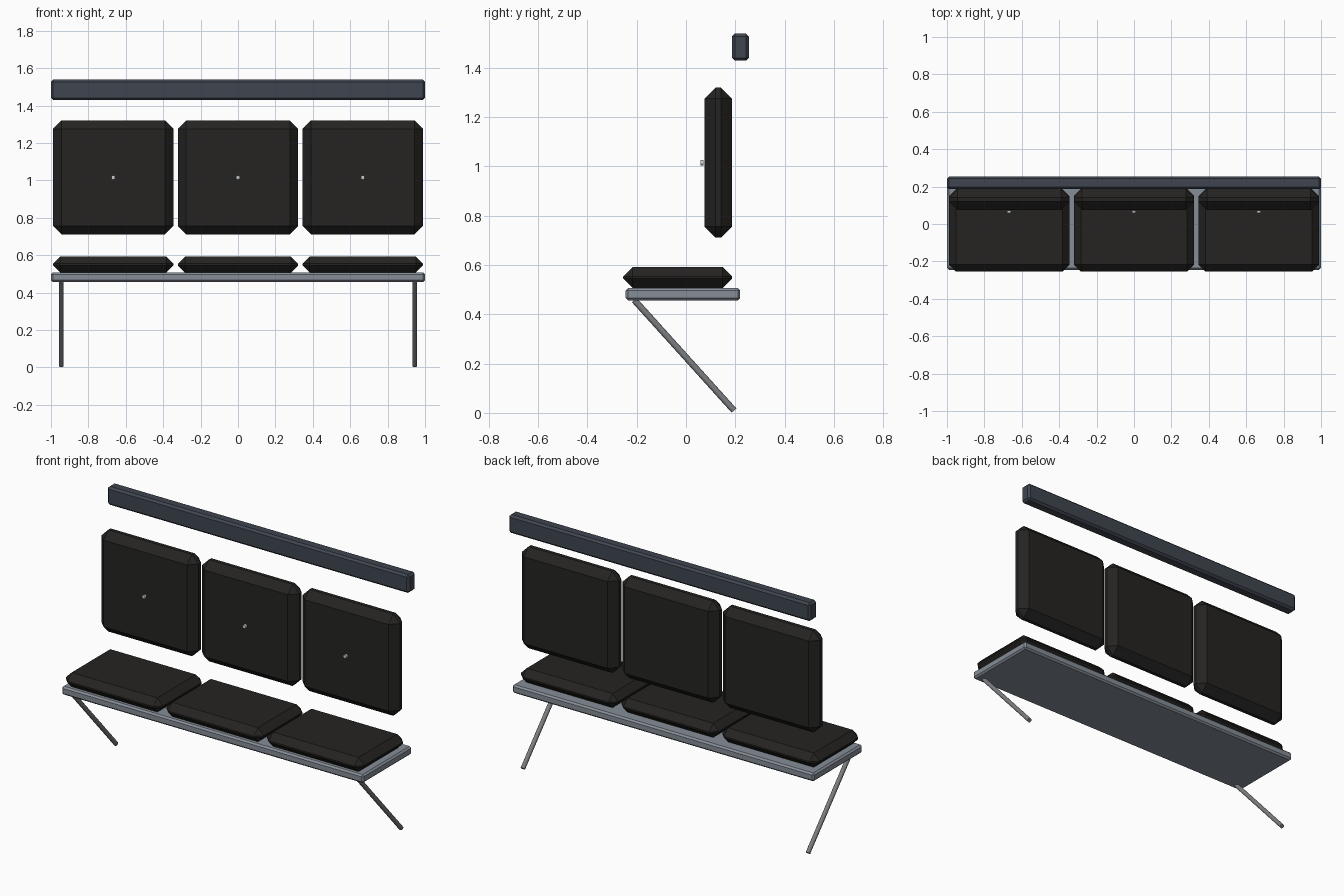
import bpy, bmesh, math
from mathutils import Vector, Matrix

if "Cube" in bpy.data.objects:
    bpy.data.objects.remove(bpy.data.objects["Cube"])


def material(name, rgb):
    m = bpy.data.materials.new(name)
    m.diffuse_color = (*rgb, 1)
    m.use_nodes = True
    m.node_tree.nodes["Principled BSDF"].inputs["Base Color"].default_value = m.diffuse_color
    return m


LEATHER = material("black_leather", (0.018, 0.017, 0.016))
DECK = material("light_steel", (0.24, 0.27, 0.31))
RAIL = material("dark_steel", (0.05, 0.06, 0.08))
LEG = material("leg_steel", (0.20, 0.21, 0.22))
STUD = material("stud_metal", (0.6, 0.6, 0.6))


def finish(name, bm, mat):
    mesh = bpy.data.meshes.new(name)
    bm.to_mesh(mesh)
    bm.free()
    obj = bpy.data.objects.new(name, mesh)
    bpy.context.collection.objects.link(obj)
    mesh.materials.append(mat)
    return obj


def chamfered_box(name, x, y, z, bevel, mat):
    """Box between (min, max) pairs with a one-segment bevel."""
    spans = (x, y, z)
    size = [b - a for a, b in spans]
    centre = [(a + b) / 2 for a, b in spans]
    bm = bmesh.new()
    bmesh.ops.create_cube(bm, size=1, matrix=Matrix.Translation(centre) @ Matrix.Diagonal((*size, 1)))
    obj = finish(name, bm, mat)
    mod = obj.modifiers.new("chamfer", 'BEVEL')
    mod.width = bevel
    mod.segments = 1
    return obj


def rod(name, a, b, radius, sides, mat):
    """Closed cylinder from a to b."""
    a, b = Vector(a), Vector(b)
    d = b - a
    bm = bmesh.new()
    bmesh.ops.create_cone(bm, cap_ends=True, segments=sides, radius1=radius, radius2=radius,
                          depth=d.length,
                          matrix=Matrix.Translation((a + b) / 2) @ d.to_track_quat('Z', 'Y').to_matrix().to_4x4())
    obj = finish(name, bm, mat)
    bpy.ops.object.select_all(action='DESELECT')
    obj.select_set(True)
    bpy.context.view_layer.objects.active = obj
    bpy.ops.object.shade_smooth_by_angle(angle=math.radians(50))
    return obj


# Seat deck and top rail
chamfered_box("seat_deck", (-1, 1), (-0.245, 0.22), (0.457, 0.507), 0.01, DECK)
chamfered_box("top_rail", (-1, 1), (0.186, 0.255), (1.429, 1.539), 0.012, RAIL)

# Three places: seat cushion, back cushion and stud
for side, cx in (("left", -0.667), ("middle", 0), ("right", 0.667)):
    span = (cx - 0.322, cx + 0.322)
    chamfered_box(f"seat_cushion_{side}", span, (-0.255, 0.187), (0.507, 0.592), 0.038, LEATHER)
    chamfered_box(f"back_cushion_{side}", span, (0.075, 0.187), (0.711, 1.32), 0.045, LEATHER)
    rod(f"stud_{side}", (cx, 0.058, 1.015), (cx, 0.072, 1.015), 0.011, 12, STUD)

# Slanted legs
for side, x in (("left", -0.945), ("right", 0.945)):
    rod(f"leg_{side}", (x, 0.195, 0.0095), (x, -0.21, 0.458), 0.013, 12, LEG)
